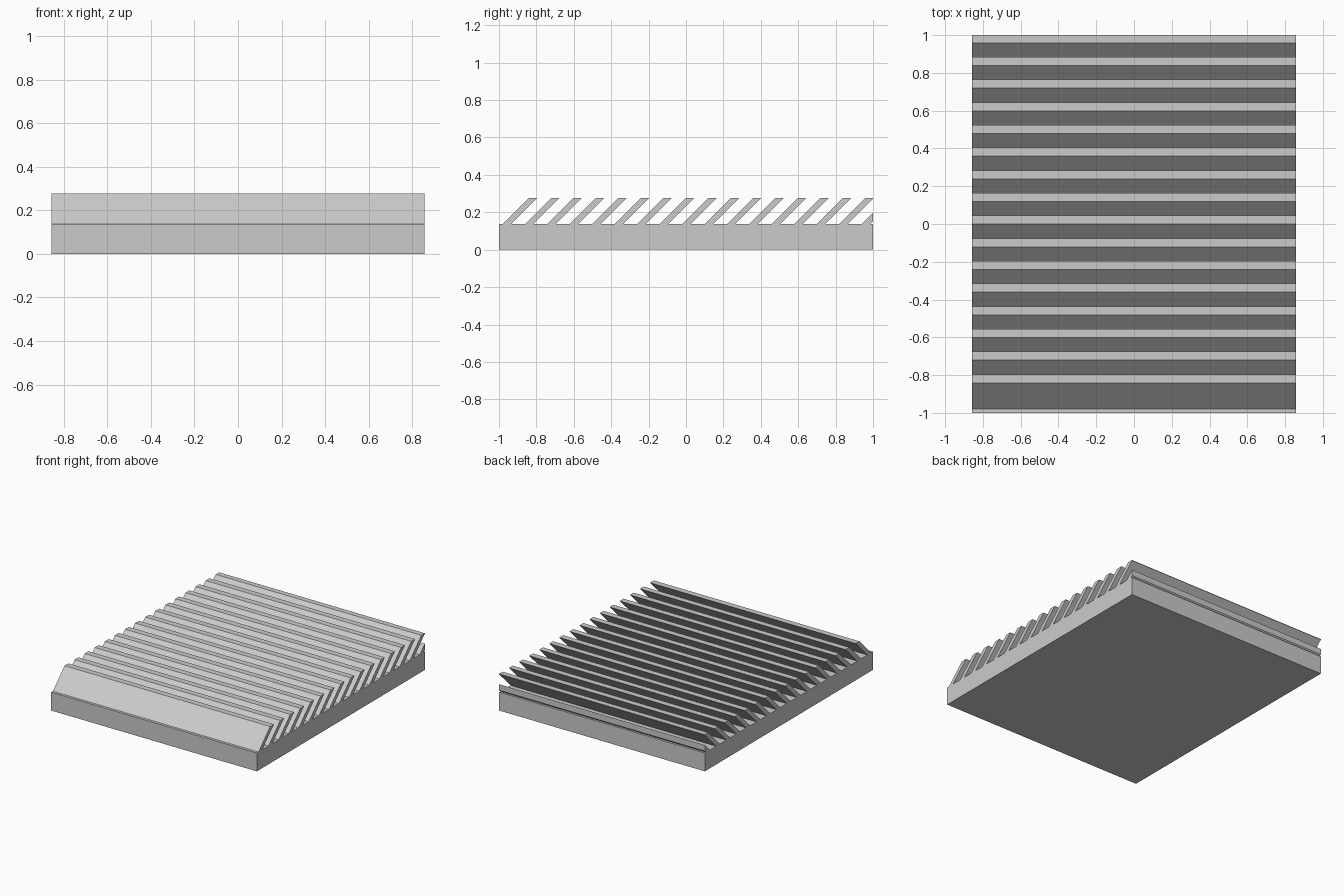
import bpy, bmesh

default = bpy.data.objects.get("Cube")
if default:
    bpy.data.objects.remove(default, do_unlink=True)

HALF_X, HALF_Y = 0.857, 1.0
BASE_TOP, FIN_TOP = 0.138, 0.277
FIN_START, FIN_WIDTH, PITCH, FIN_COUNT = -0.98, 0.045, 0.12, 17

grey = bpy.data.materials.new("light grey")
grey.use_nodes = True
grey.diffuse_color = (0.6, 0.6, 0.6, 1)
grey.node_tree.nodes["Principled BSDF"].inputs["Base Color"].default_value = (0.6, 0.6, 0.6, 1)


def extrude_profile(name, points):
    """Extrude a (y, z) profile across the width, trimmed at the back edge."""
    bm = bmesh.new()
    face = bm.faces.new([bm.verts.new((-HALF_X, y, z)) for y, z in points])
    if max(y for y, z in points) > HALF_Y:
        bmesh.ops.bisect_plane(bm, geom=bm.verts[:] + bm.edges[:] + bm.faces[:],
                               plane_co=(0, HALF_Y, 0), plane_no=(0, 1, 0), clear_outer=True)
    result = bmesh.ops.extrude_face_region(bm, geom=bm.faces[:], use_keep_orig=True)
    moved = [g for g in result["geom"] if isinstance(g, bmesh.types.BMVert)]
    bmesh.ops.translate(bm, verts=moved, vec=(2 * HALF_X, 0, 0))
    bmesh.ops.recalc_face_normals(bm, faces=bm.faces[:])
    mesh = bpy.data.meshes.new(name)
    bm.to_mesh(mesh)
    bm.free()
    mesh.materials.append(grey)
    obj = bpy.data.objects.new(name, mesh)
    bpy.context.collection.objects.link(obj)
    return obj


# Solid base slab
extrude_profile("base", [(-HALF_Y, 0), (HALF_Y, 0), (HALF_Y, BASE_TOP), (-HALF_Y, BASE_TOP)])

# Row of fins leaning back at 45 degrees
lean = FIN_TOP - BASE_TOP
for i in range(FIN_COUNT):
    y = FIN_START + i * PITCH
    extrude_profile(f"fin_{i + 1}", [(y, BASE_TOP), (y + FIN_WIDTH, BASE_TOP),
                                     (y + FIN_WIDTH + lean, FIN_TOP), (y + lean, FIN_TOP)])
